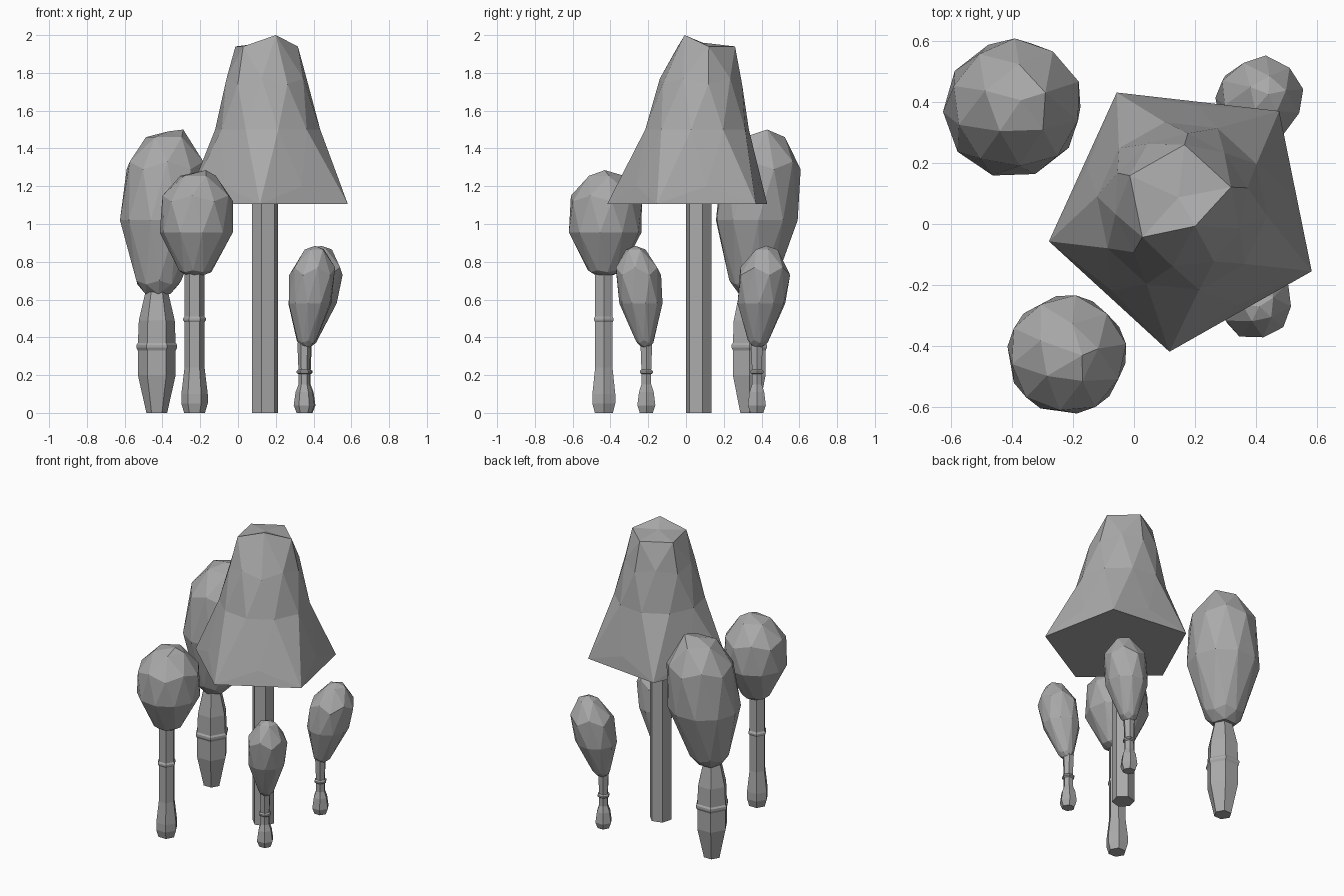
import bpy, bmesh, math
from mathutils import Vector

cube = bpy.data.objects.get("Cube")
if cube:
    bpy.data.objects.remove(cube, do_unlink=True)

grey = bpy.data.materials.new("plain grey")
grey.use_nodes = True
colour = (0.4, 0.4, 0.4, 1)
grey.diffuse_color = colour
grey.node_tree.nodes["Principled BSDF"].inputs["Base Color"].default_value = colour


def finish(bm, name):
    bmesh.ops.recalc_face_normals(bm, faces=bm.faces)
    mesh = bpy.data.meshes.new(name)
    bm.to_mesh(mesh)
    bm.free()
    mesh.materials.append(grey)
    obj = bpy.data.objects.new(name, mesh)
    bpy.context.collection.objects.link(obj)


def stem(name, centre, profile, turn=0):
    """Six-sided stem from (radius, height) pairs."""
    bm = bmesh.new()
    rings = []
    for r, z in profile:
        ring = []
        for i in range(6):
            a = math.radians(turn + 60 * i)
            ring.append(bm.verts.new((centre[0] + r * math.cos(a),
                                      centre[1] + r * math.sin(a), z)))
        rings.append(ring)
    for low, high in zip(rings, rings[1:]):
        for i in range(6):
            j = (i + 1) % 6
            bm.faces.new((low[i], low[j], high[j], high[i]))
    bm.faces.new(rings[0])
    bm.faces.new(rings[-1])
    finish(bm, name)


# Heights of the vertex rings of a two-level icosphere, top to bottom
LEVELS = (1, .851, .526, .447, 0, -.447, -.526, -.851, -1)


def cap(name, top, base, rings, turn=0, peak=None):
    """Icosphere reshaped ring by ring, its axis leaning from base to top."""
    bm = bmesh.new()
    bmesh.ops.create_icosphere(bm, subdivisions=2, radius=1)
    if len(rings) < len(LEVELS):
        low = [v for v in bm.verts if v.co.z < -.6]
        bmesh.ops.delete(bm, geom=low, context='VERTS')
    z_top, z_base = rings[0][1], rings[-1][1]
    mids = []
    for v in bm.verts:
        level = min(range(len(LEVELS)), key=lambda k: abs(LEVELS[k] - v.co.z))
        r, z = rings[level]
        if level == 6:
            mids.append(v)
        t = (z - z_base) / (z_top - z_base)
        axis = Vector(base).lerp(Vector(top), t)
        a = math.atan2(v.co.y, v.co.x) + math.radians(turn)
        v.co = (axis.x + r * math.cos(a), axis.y + r * math.sin(a), z)
    if len(rings) < len(LEVELS):
        # Close the flat underside
        for v in mids:
            ends = [e.other_vert(v) for e in v.link_edges if e.is_boundary]
            bm.faces.new([v] + ends)
        rim = [e for e in bm.edges if e.is_boundary]
        bmesh.ops.holes_fill(bm, edges=rim, sides=0)
    if peak:
        tip = min(bm.verts, key=lambda v: (v.co - Vector(peak)).length)
        tip.co = peak
    finish(bm, name)


# Large bell mushroom
stem("bell_stem", (.143, .068), [(.07, 0), (.07, 1.15)], 15)
cap("bell_cap", (.145, .087), (.165, .04),
    [(0, 1.96), (.175, 1.94), (.215, 1.77), (.225, 1.74), (.28, 1.5),
     (.455, 1.105), (.35, 1.2)], 11.5, (.2, -.007, 2))

# Tall mushroom
stem("tall_stem", (-.43, .335),
     [(.055, 0), (.1, .2), (.1, .33), (.108, .345), (.108, .36),
      (.1, .37), (.095, .49), (.06, .64)])
cap("tall_cap", (-.37, .405), (-.425, .35),
    [(0, 1.49), (.12, 1.46), (.205, 1.33), (.215, 1.29), (.225, 1.02),
     (.125, .7), (.115, .68), (.07, .63), (0, .63)], 20, (-.29, .43, 1.5))

# Round mushroom
stem("round_stem", (-.23, -.435),
     [(.055, 0), (.07, .05), (.07, .1), (.053, .24), (.053, .48),
      (.06, .49), (.06, .5), (.053, .51), (.053, .75)])
cap("round_cap", (-.215, -.425), (-.225, -.43),
    [(0, 1.28), (.1, 1.255), (.185, 1.15), (.195, 1.12), (.195, .955),
     (.09, .755), (.085, .745), (.05, .73), (0, .73)], 10, (-.17, -.43, 1.285))

# Two small leaning mushrooms
slim = [(.04, 0), (.055, .04), (.045, .11), (.03, .15), (.03, .205),
        (.04, .212), (.04, .222), (.03, .23), (.036, .37)]
bud = [(0, .885), (.055, .865), (.115, .77), (.125, .73), (.115, .58),
       (.05, .385), (.045, .37), (.025, .35), (0, .35)]
stem("small_front_stem", (.35, -.21), slim)
cap("small_front_cap", (.41, -.27), (.36, -.215), bud, 30)
stem("small_back_stem", (.355, .375), slim)
cap("small_back_cap", (.44, .425), (.36, .38),
    [(r * 1.12, z) for r, z in bud], 12)
